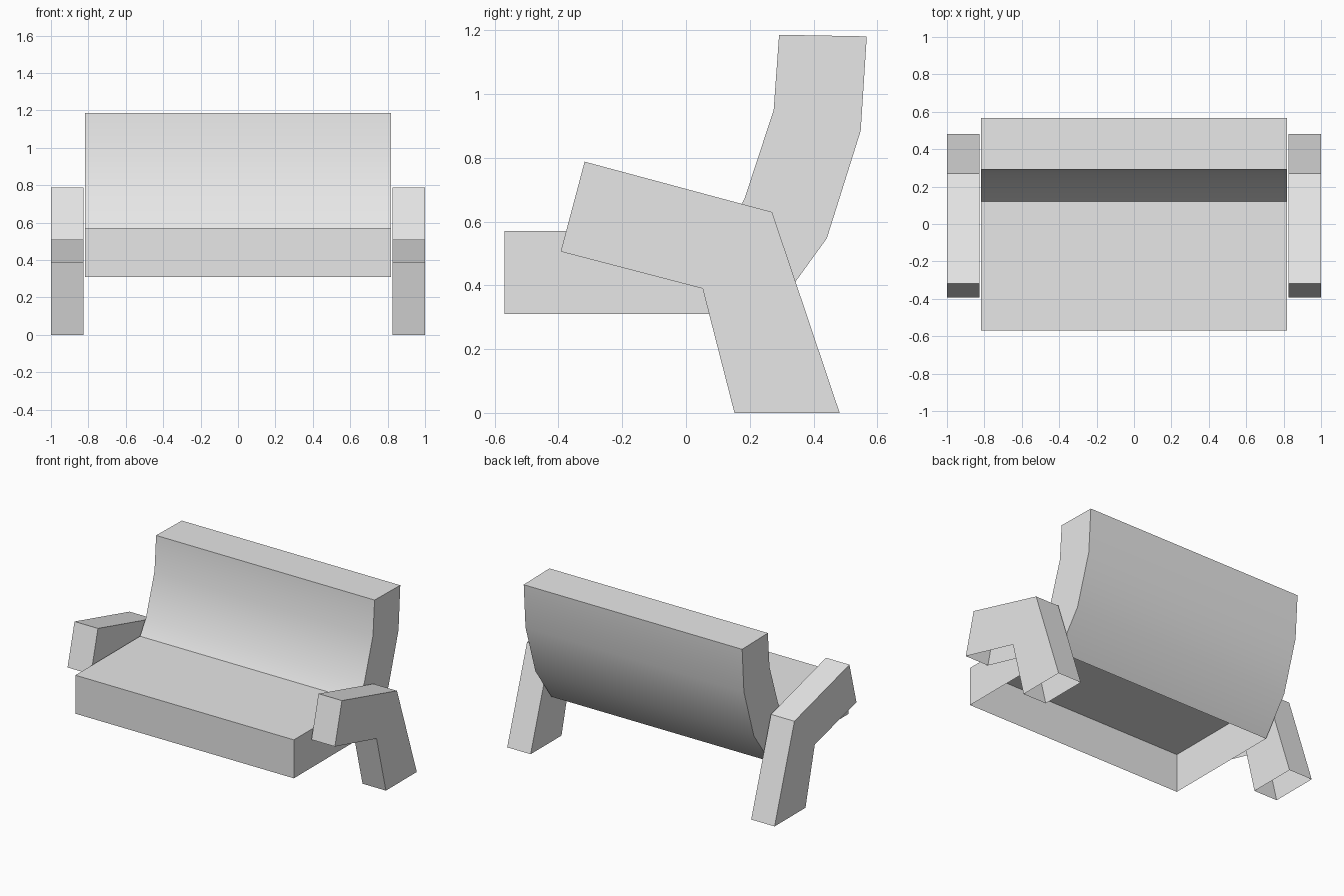
import bpy
import bmesh
import math

cube = bpy.data.objects.get("Cube")
if cube:
    bpy.data.objects.remove(cube, do_unlink=True)

# One plain grey for the whole bench
grey = bpy.data.materials.new("light grey")
grey.use_nodes = True
grey.diffuse_color = (0.8, 0.8, 0.8, 1)
grey.node_tree.nodes["Principled BSDF"].inputs["Base Color"].default_value = grey.diffuse_color


def extrude_profile(name, profile, x0, x1, open_edges):
    """Extrude a (y, z) outline along x, leaving the listed outline edges open."""
    bm = bmesh.new()
    ends = [[bm.verts.new((x, y, z)) for y, z in profile] for x in (x0, x1)]
    n = len(profile)
    for end in ends:
        bm.faces.new(end)
    unwanted = []
    for i in range(n):
        j = (i + 1) % n
        face = bm.faces.new((ends[0][i], ends[0][j], ends[1][j], ends[1][i]))
        if i in open_edges:
            unwanted.append(face)
    bmesh.ops.recalc_face_normals(bm, faces=bm.faces[:])
    bmesh.ops.delete(bm, geom=unwanted, context="FACES_ONLY")
    mesh = bpy.data.meshes.new(name)
    bm.to_mesh(mesh)
    bm.free()
    mesh.materials.append(grey)
    obj = bpy.data.objects.new(name, mesh)
    bpy.context.collection.objects.link(obj)
    bpy.ops.object.select_all(action="DESELECT")
    obj.select_set(True)
    bpy.context.view_layer.objects.active = obj
    bpy.ops.object.shade_smooth_by_angle(angle=math.radians(30))
    return obj


# Seat and curved backrest: one shell, open underneath
seat_outline = [
    (-0.57, 0.31), (-0.57, 0.57), (0.12, 0.57),
    (0.183, 0.67), (0.275, 0.95), (0.292, 1.186),
    (0.567, 1.181), (0.548, 0.885), (0.442, 0.548), (0.27, 0.31),
]
extrude_profile("seat_and_backrest", seat_outline, -0.817, 0.817, {9})

# Sloping armrests with splayed legs, open below the arm and the foot
arm_outline = [
    (-0.393, 0.506), (-0.318, 0.788), (0.27, 0.63),
    (0.482, 0), (0.152, 0), (0.052, 0.39),
]
for side, name in ((1, "left_armrest_leg"), (-1, "right_armrest_leg")):
    extrude_profile(name, arm_outline, side * 0.825, side, {3, 5})
